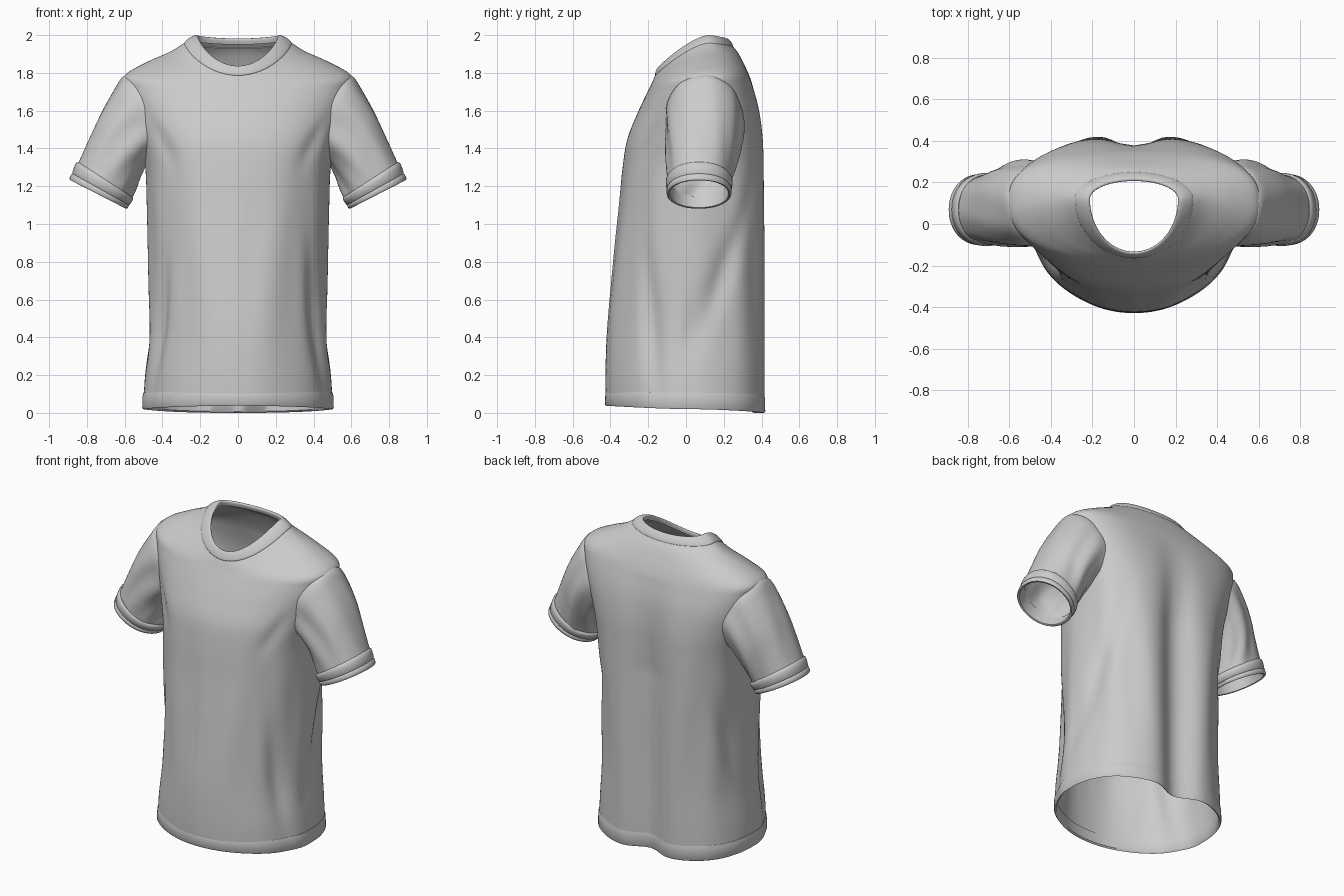
import bpy, bmesh, math
from math import sin, cos, exp, pi, copysign

if "Cube" in bpy.data.objects:
    bpy.data.objects.remove(bpy.data.objects["Cube"])

SEG = 128


def smooth_keys(keys, steps):
    """Catmull-Rom interpolation through rows of key numbers."""
    out = []
    n = len(keys)
    for i in range(n - 1):
        p0, p1, p2, p3 = (keys[max(0, min(n - 1, i + k))] for k in (-1, 0, 1, 2))
        for s in range(steps):
            t = s / steps
            out.append([0.5 * (2 * b + (c - a) * t + (2 * a - 5 * b + 4 * c - d) * t * t
                               + (3 * b - a - 3 * c + d) * t ** 3)
                        for a, b, c, d in zip(p0, p1, p2, p3)])
    out.append(list(keys[-1]))
    return out


def loft(name, rings, thickness=0.0, mirror=False, cut=None, closed=False):
    """Skin a list of point rings into a tube (or a closed band)."""
    bm = bmesh.new()
    rows = [[bm.verts.new(p) for p in r] for r in rings]
    pairs = list(zip(rows, rows[1:])) + ([(rows[-1], rows[0])] if closed else [])
    for a, b in pairs:
        for i in range(len(a)):
            j = (i + 1) % len(a)
            bm.faces.new((a[i], a[j], b[j], b[i]))
    if cut:
        bmesh.ops.delete(bm, geom=[f for f in bm.faces if cut(f.calc_center_median())],
                         context='FACES')
    me = bpy.data.meshes.new(name)
    bm.to_mesh(me)
    bm.free()
    ob = bpy.data.objects.new(name, me)
    bpy.context.collection.objects.link(ob)
    if thickness:
        m = ob.modifiers.new("thickness", 'SOLIDIFY')
        m.thickness, m.offset = thickness, -1
    if mirror:
        m = ob.modifiers.new("mirror", 'MIRROR')
        m.use_clip = m.use_mirror_merge = False
    bpy.ops.object.select_all(action='DESELECT')
    ob.select_set(True)
    bpy.context.view_layer.objects.active = ob
    bpy.ops.object.shade_smooth_by_angle(angle=math.radians(50))
    return ob


def spow(v, e):
    return copysign(abs(v) ** e, v)


def bell(v, w):
    return exp(-(v / w) ** 2)


def body_ring(key, grow=0.0):
    """Key: half width, front y, back y, centre y, front z, side z, back z,
    front and back roundness (1 = ellipse, less = squarer)."""
    hw, yf, yb, yc, zf, zs, zb, ef, eb = key
    pts = []
    for i in range(SEG):
        u = 2 * pi * i / SEG
        c, s = cos(u), sin(u)
        ex = eb if s > 0 else ef
        x = (hw + grow) * spow(c, ex)
        depth = (yb - yc if s > 0 else yc - yf) + grow
        y = yc + depth * spow(s, ex)
        z = zs + ((zb if s > 0 else zf) - zs) * abs(s) ** 1.5
        # hanging folds: back channel, side creases, soft front drape
        low = max(0.0, min(1.0, (1.75 - z) / 0.6))
        if s > 0:
            y -= 0.075 * bell(x, 0.11) * low
        a = math.atan2(s, abs(c))
        d = -0.03 * bell(a + 0.42 + 0.3 * (z - 0.2), 0.13) * bell(z - 0.55, 0.38)
        d -= 0.025 * bell(a - 0.05 - 0.9 * (z - 0.4), 0.16) * bell(z - 0.7, 0.35)
        d += 0.005 * sin(11 * abs(a) + 1.5 * z) * bell(z - 0.75, 0.5)
        d -= 0.012 * bell(a + 0.75 - 0.8 * (z - 1.4), 0.12) * bell(z - 1.42, 0.12)
        pts.append((x + d * c, y + d * s, z))
    return pts


# Shirt body from hem to neckline, with armholes
body_keys = [
    (.502, -.425, .433, .00, .045, .030, .010, 1.05, .80),
    (.492, -.428, .434, .00, .200, .200, .200, 1.05, .80),
    (.470, -.420, .434, .01, .450, .450, .450, 1.05, .80),
    (.472, -.388, .434, .02, .800, .800, .800, 1.00, .80),
    (.480, -.355, .430, .04, 1.10, 1.10, 1.10, .95, .76),
    (.490, -.335, .424, .06, 1.30, 1.30, 1.30, .90, .72),
    (.520, -.310, .415, .07, 1.45, 1.45, 1.45, .88, .69),
    (.565, -.255, .392, .08, 1.59, 1.60, 1.60, .88, .67),
    (.596, -.208, .358, .09, 1.69, 1.72, 1.72, .88, .68),
    (.596, -.186, .333, .10, 1.735, 1.79, 1.79, .90, .74),
    (.480, -.174, .303, .11, 1.762, 1.858, 1.855, .93, .82),
    (.360, -.166, .276, .12, 1.780, 1.912, 1.905, .96, .90),
    (.290, -.158, .252, .12, 1.795, 1.955, 1.937, 1, 1),
    (.245, -.148, .232, .12, 1.812, 1.985, 1.960, 1, 1),
]


def in_armhole(p):
    return abs(p.x) > 0.4 and ((p.y - .085) / .15) ** 2 + ((p.z - 1.55) / .185) ** 2 < 1


loft("shirt_body", [body_ring(k) for k in smooth_keys(body_keys, 7)], 0.006, cut=in_armhole)

# Folded hem band
hem = [((.502, -.425, .433, .0, zf, zs, zb, 1.05, .8), g) for zf, zs, zb, g in (
    (.046, .030, .008, -.010), (.038, .020, .000, .000), (.045, .028, .008, .005),
    (.100, .090, .080, .003), (.114, .107, .098, -.001), (.114, .107, .098, -.010))]
loft("hem_band", [body_ring(k, g) for k, g in hem], closed=True)

# Ribbed collar band, rolled over the neckline
collar = [
    (.282, -.160, .245, .12, 1.784, 1.950, 1.930, 1, 1),
    (.284, -.165, .250, .12, 1.790, 1.962, 1.940, 1, 1),
    (.262, -.160, .243, .12, 1.808, 1.982, 1.957, 1, 1),
    (.236, -.150, .230, .12, 1.828, 1.997, 1.974, 1, 1),
    (.220, -.141, .218, .12, 1.837, 2.000, 1.982, 1, 1),
    (.212, -.133, .207, .12, 1.832, 1.993, 1.976, 1, 1),
    (.218, -.136, .214, .12, 1.808, 1.965, 1.950, 1, 1),
]
loft("collar", [body_ring(k) for k in smooth_keys(collar, 3)])


def sleeve_ring(key, grow=0.0, fold=1.0):
    """Key: top x, top z, bottom x, bottom z, front y, back y, inward wrap at front/back."""
    tx, tz, bx, bz, yf, yb, wrap = key
    cx, cz, cy = (tx + bx) / 2, (tz + bz) / 2, (yf + yb) / 2
    hx, hz, hy = (tx - bx) / 2, (tz - bz) / 2, (yb - yf) / 2
    g = 1 + grow / math.hypot(hx, hz)
    pts = []
    for i in range(SEG // 2):
        u = 4 * pi * i / SEG
        c, s = spow(cos(u), .95), spow(sin(u), .95)
        # pulled folds running from the armpit to the outer sleeve
        w = 1 + fold * (.035 * sin(5 * u + 6 * tx) + .022 * sin(9 * u - 9 * tz)) * (1 - .7 * max(0, c))
        pts.append((cx + hx * c * g * w - wrap * s * s,
                    cy - (hy + grow) * s * w, cz + hz * c * g * w))
    return pts


# Sleeves
sleeve_keys = [
    (.555, 1.785, .465, 1.325, -.110, .295, .080),
    (.608, 1.782, .490, 1.310, -.112, .302, .045),
    (.660, 1.705, .518, 1.260, -.110, .296, .015),
    (.728, 1.585, .535, 1.215, -.105, .278, .000),
    (.790, 1.450, .550, 1.175, -.100, .254, .000),
    (.845, 1.325, .562, 1.140, -.096, .236, .000),
    (.880, 1.250, .588, 1.095, -.094, .232, .000),
]
sl = smooth_keys(sleeve_keys, 6)
loft("sleeve", [sleeve_ring(k, 0, min(1, i / 9) * min(1, (len(sl) - i) / 14))
                for i, k in enumerate(sl)], 0.006, mirror=True)

# Turned-up sleeve cuffs
cuff_in, cuff_out = (.845, 1.325, .560, 1.142, -.096, .236, 0), (.888, 1.232, .595, 1.082, -.094, .232, 0)


def cuff_at(t, g):
    return sleeve_ring([a + (b - a) * t for a, b in zip(cuff_in, cuff_out)], g, 0)


loft("sleeve_cuff", [cuff_at(t, g) for t, g in (
    (0, -.010), (-.02, .002), (.08, .010), (.25, .011), (.6, .008), (.65, .004), (.7, .008),
    (.93, .008), (1, .002), (.97, -.008))], mirror=True, closed=True)
